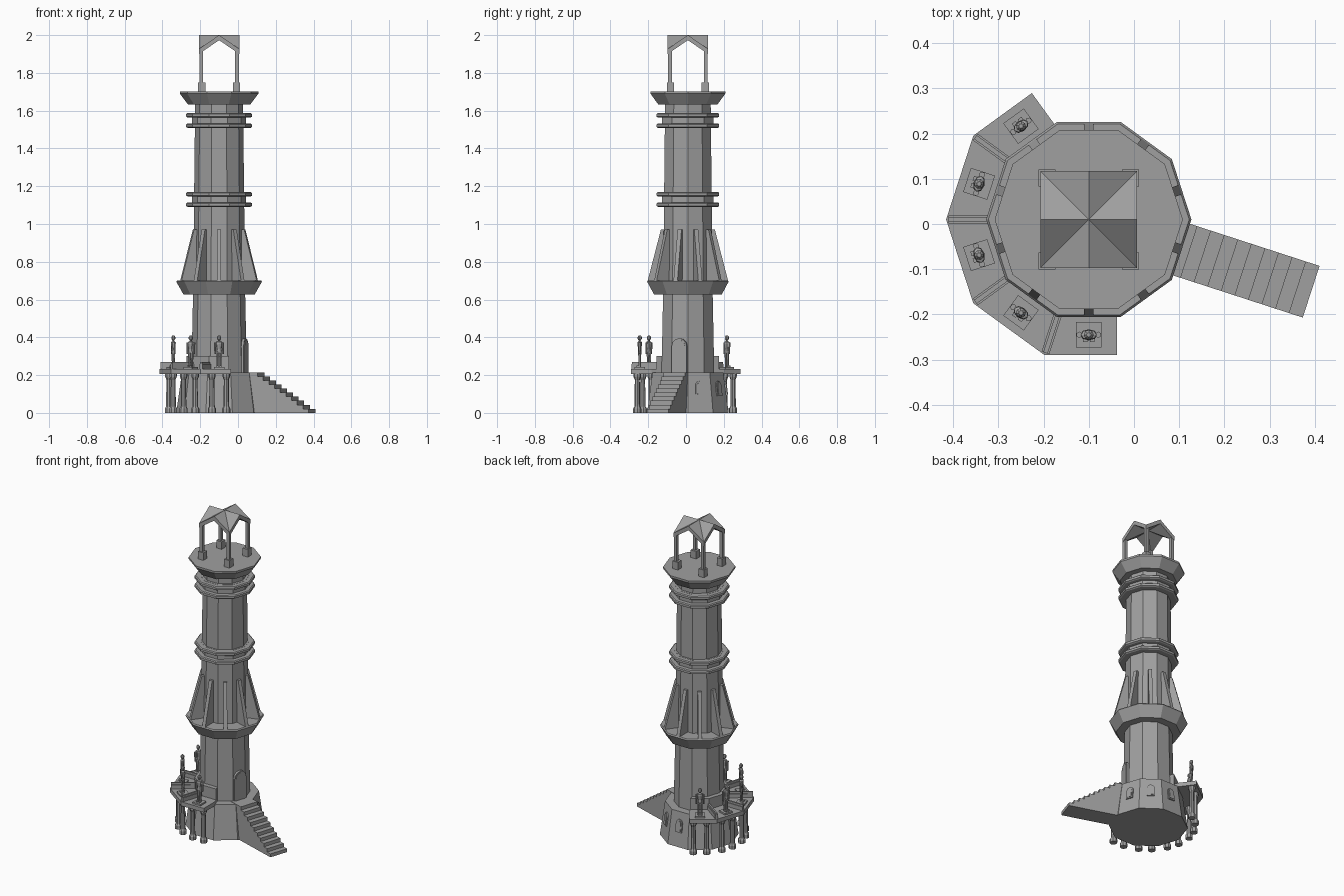
import bpy, bmesh, math
from mathutils import Matrix, Vector

old = bpy.data.objects.get("Cube")
if old:
    bpy.data.objects.remove(old, do_unlink=True)

stone = bpy.data.materials.new("grey_stone")
stone.use_nodes = True
GREY = (0.35, 0.35, 0.35, 1)
stone.diffuse_color = GREY
stone.node_tree.nodes["Principled BSDF"].inputs["Base Color"].default_value = GREY

AXIS = Matrix.Translation((-0.10, 0.01, 0))
SIDES = 10
STEP = 360 / SIDES


def finish(bm, name, angle=0):
    """Turn a part about the tower axis (local x points outwards) and link it."""
    bmesh.ops.recalc_face_normals(bm, faces=bm.faces)
    bm.transform(AXIS @ Matrix.Rotation(math.radians(angle), 4, 'Z'))
    mesh = bpy.data.meshes.new(name)
    bm.to_mesh(mesh)
    bm.free()
    mesh.materials.append(stone)
    obj = bpy.data.objects.new(name, mesh)
    bpy.context.collection.objects.link(obj)
    return obj


def lathe(bm, profile, n=SIDES, at=(0, 0), squash=1):
    """Stack of n-sided rings from (radius, height) pairs, capped at both ends."""
    rings = []
    for r, z in profile:
        rings.append([bm.verts.new((at[0] + r * squash * math.cos(math.tau * i / n),
                                    at[1] + r * math.sin(math.tau * i / n), z))
                      for i in range(n)])
    for a, b in zip(rings, rings[1:]):
        for i in range(n):
            j = (i + 1) % n
            bm.faces.new((a[i], a[j], b[j], b[i]))
    bm.faces.new(rings[0][::-1])
    bm.faces.new(rings[-1])


def prism(bm, pts, lo, hi, axis):
    """Extrude a 2D outline between lo and hi along axis 0, 1 or 2."""
    def ring(d):
        return [bm.verts.new(p[:axis] + (d,) + p[axis:]) for p in pts]
    a, b = ring(lo), ring(hi)
    n = len(pts)
    for i in range(n):
        j = (i + 1) % n
        bm.faces.new((a[i], a[j], b[j], b[i]))
    bm.faces.new(a[::-1])
    bm.faces.new(b)


def box(bm, u, v, z):
    prism(bm, [(u[0], v[0]), (u[1], v[0]), (u[1], v[1]), (u[0], v[1])], *z, 2)


def arch(half, z0, z1, n=6):
    """Round-headed outline, used for the door and windows."""
    top = [(half * math.cos(math.pi * i / n), z1 - half + half * math.sin(math.pi * i / n))
           for i in range(n + 1)]
    return [(-half, z0), (half, z0)] + top


def turned(name, profile):
    bm = bmesh.new()
    lathe(bm, profile)
    finish(bm, name)


# Tower body
turned("base", [(0.227, 0), (0.197, 0.213)])
turned("shaft", [(0.147, 0.2), (0.138, 0.63), (0.127, 1.64)])
turned("lower_gallery", [(0.188, 0.626), (0.227, 0.695), (0.222, 0.702)])
turned("crown", [(0.165, 1.633), (0.208, 1.69), (0.208, 1.702)])
for name, z in (("middle", 1.09), ("upper", 1.508)):
    turned(name + "_collar", [(0.143, z), (0.143, z + 0.08)])
    for k in range(2):
        b = z + 0.055 * k
        turned(name + "_ring", [(0.165, b), (0.174, b + 0.005), (0.174, b + 0.019),
                                (0.168, b + 0.024)])

# Sloping buttresses above the lower gallery
for k in range(SIDES):
    bm = bmesh.new()
    prism(bm, [(0.12, 0.695), (0.214, 0.695), (0.143, 0.97), (0.12, 0.97)], -0.011, 0.011, 1)
    finish(bm, "buttress", STEP * (k + 0.5))

# Canopy posts with footing blocks
H = 0.107
for sx in (-1, 1):
    for sy in (-1, 1):
        bm = bmesh.new()
        for size, z in ((0.038, (1.7, 1.75)), (0.02, (1.75, 1.92))):
            c = H - 0.002 if size < 0.03 else H + 0.004
            box(bm, sorted((sx * c, sx * (c - size))), sorted((sy * c, sy * (c - size))), z)
        finish(bm, "canopy_post")

# Cross-gabled canopy roof: level ridges, diagonal valleys
bm = bmesh.new()
layers = []
for drop in (0, 0.027):
    centre = bm.verts.new((0, 0, 2 - drop))
    rim = []
    for k in range(8):
        r, z = (H * math.sqrt(2), 1.927) if k % 2 else (H, 2)
        a = math.radians(45 * k)
        rim.append(bm.verts.new((r * math.cos(a), r * math.sin(a), z - drop)))
    for k in range(8):
        bm.faces.new((centre, rim[k], rim[(k + 1) % 8]))
    layers.append(rim)
for k in range(8):
    j = (k + 1) % 8
    bm.faces.new((layers[0][k], layers[1][k], layers[1][j], layers[0][j]))
finish(bm, "canopy_roof")

# Stairs and door
STAIR = -STEP / 2
N = 9
start, end, top = 0.233, 0.517, 0.215
outline = [(end, 0), (0.14, 0), (0.14, top), (start, top)]
for k in range(N):
    z = top * (N - k) / (N + 1)
    u = start + (end - start) * k / N
    outline += [(u, z), (u + (end - start) / N, z)]
bm = bmesh.new()
prism(bm, outline, -0.06, 0.06, 1)
finish(bm, "stairs", STAIR)
bm = bmesh.new()
prism(bm, arch(0.042, 0.21, 0.395), 0.12, 0.15, 0)
prism(bm, arch(0.033, 0.21, 0.386), 0.12, 0.153, 0)
finish(bm, "door", STAIR)

# Arched windows leaning with the base wall
for k in range(3):
    bm = bmesh.new()
    prism(bm, arch(0.022, 0.09, 0.168), -0.02, 0.007, 0)
    prism(bm, arch(0.014, 0.098, 0.16), -0.02, 0.01, 0)
    for v in bm.verts:
        v.co.x += 0.951 * (0.227 - 0.03 * v.co.z / 0.213)
    finish(bm, "window", STEP * (k + 0.5))

# Balcony on five faces: slab, back wall, columns, pedestal and statue
TAN = math.tan(math.radians(STEP / 2))
OUT = 0.3
for k in range(5):
    ang = 126 + STEP * k
    low = [(0.13, -0.13 * TAN)]
    low += [(0.192, -0.192 * TAN), (OUT, -0.192 * TAN)] if k == 0 else [(OUT, -OUT * TAN)]
    high = [(0.13, 0.13 * TAN)]
    high += [(0.192, 0.192 * TAN), (OUT, 0.192 * TAN)] if k == 4 else [(OUT, OUT * TAN)]
    bm = bmesh.new()
    prism(bm, low + high[::-1], 0.207, 0.233, 2)
    finish(bm, "balcony_slab", ang)

    bm = bmesh.new()
    w = 0.165
    prism(bm, [(0.13, -0.13 * TAN), (w, -w * TAN), (w, w * TAN), (0.13, 0.13 * TAN)],
          0.21, 0.302, 2)
    finish(bm, "back_wall", ang)

    for side in (-1, 1):
        bm = bmesh.new()
        lathe(bm, [(0.022, 0), (0.022, 0.022), (0.015, 0.034), (0.013, 0.175),
                   (0.02, 0.192), (0.02, 0.208)], 8, (0.268, side * 0.038))
        finish(bm, "column", ang)

    bm = bmesh.new()
    box(bm, (0.227, 0.283), (-0.028, 0.028), (0.23, 0.243))
    finish(bm, "pedestal", ang)

    bm = bmesh.new()
    u = 0.255
    for s in (-1, 1):
        lathe(bm, [(0.006, 0.243), (0.006, 0.275), (0.009, 0.325)], 6, (u, s * 0.008))
        box(bm, (u - 0.004, u + 0.016), sorted((s * 0.003, s * 0.013)), (0.243, 0.25))
        lathe(bm, [(0.005, 0.312), (0.006, 0.345), (0.007, 0.372)], 6, (u, s * 0.021))
    lathe(bm, [(0.016, 0.318), (0.013, 0.338), (0.019, 0.365), (0.017, 0.376),
               (0.006, 0.38), (0.006, 0.386)], 8, (u, 0), 0.65)
    lathe(bm, [(0.006, 0.384), (0.011, 0.392), (0.011, 0.402), (0.005, 0.41)], 8, (u, 0))
    finish(bm, "statue", ang)

# Low dividers between the statues
for k in range(4):
    bm = bmesh.new()
    box(bm, (0.16, 0.31), (-0.009, 0.009), (0.23, 0.258))
    box(bm, (0.16, 0.31), (-0.005, 0.005), (0.258, 0.27))
    finish(bm, "divider", 144 + STEP * k)
